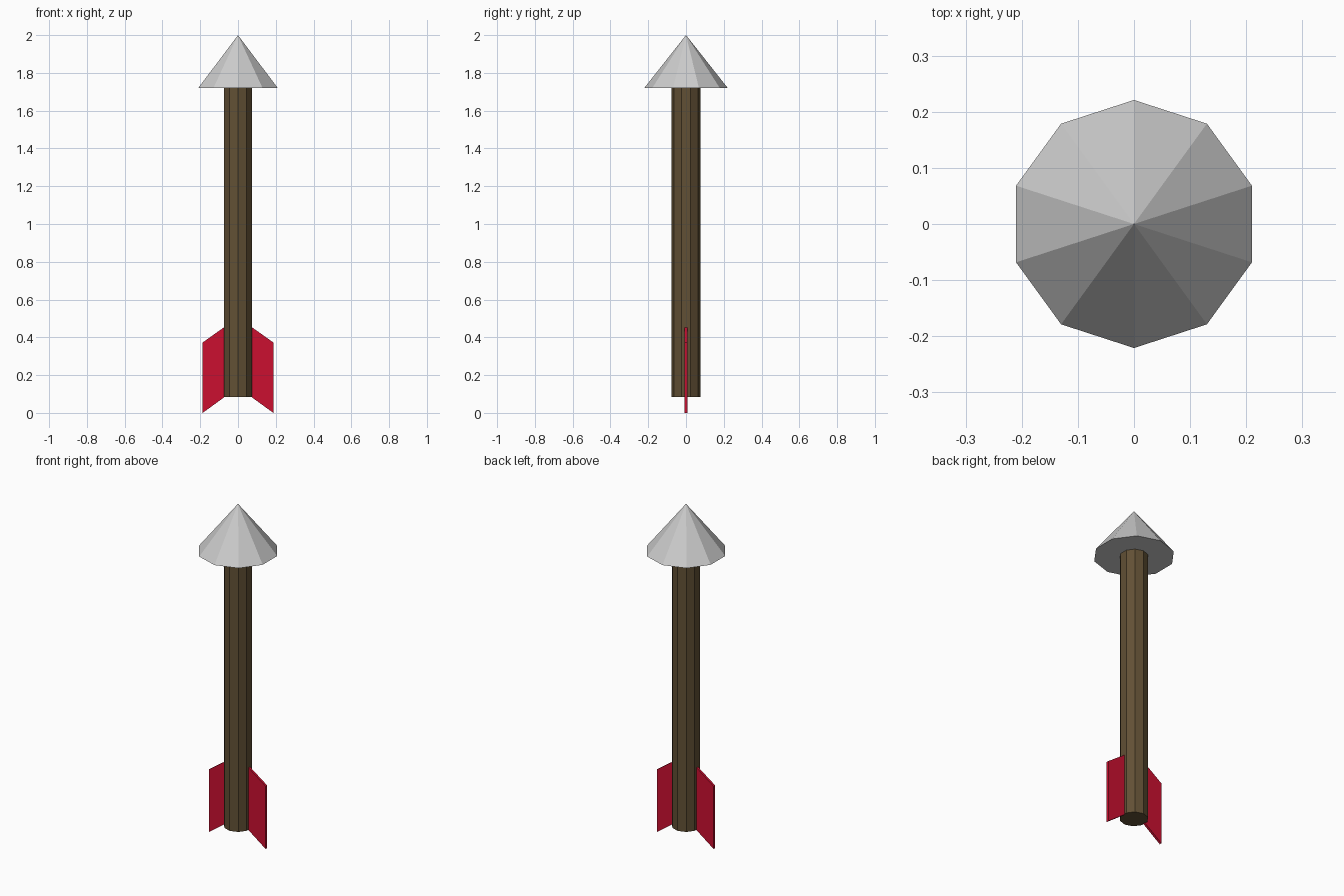
import bpy
import bmesh

if "Cube" in bpy.data.objects:
    bpy.data.objects.remove(bpy.data.objects["Cube"])


def material(name, rgb):
    mat = bpy.data.materials.new(name)
    mat.diffuse_color = (*rgb, 1)
    mat.use_nodes = True
    mat.node_tree.nodes["Principled BSDF"].inputs["Base Color"].default_value = mat.diffuse_color
    return mat


def ten_sided(name, r_bottom, r_top, z0, z1, mat=None):
    bpy.ops.mesh.primitive_cone_add(vertices=10, radius1=r_bottom, radius2=r_top,
                                    depth=z1 - z0, location=(0, 0, (z0 + z1) / 2))
    ob = bpy.context.object
    ob.name = name
    if mat:
        ob.data.materials.append(mat)
    return ob


def fin(name, side, mat):
    # Swept-back outline in the xz plane, extruded through its thickness
    outline = [(0.07, 0.085), (0.187, 0.0), (0.187, 0.373), (0.07, 0.456)]
    half = 0.007
    bm = bmesh.new()
    face = bm.faces.new([bm.verts.new((side * x, -half, z)) for x, z in outline])
    new = bmesh.ops.extrude_face_region(bm, geom=[face])["geom"]
    bmesh.ops.translate(bm, vec=(0, 2 * half, 0),
                        verts=[v for v in new if isinstance(v, bmesh.types.BMVert)])
    bmesh.ops.recalc_face_normals(bm, faces=bm.faces)
    mesh = bpy.data.meshes.new(name)
    bm.to_mesh(mesh)
    bm.free()
    mesh.materials.append(mat)
    bpy.context.collection.objects.link(bpy.data.objects.new(name, mesh))


wood = material("wood", (0.12, 0.08, 0.035))
red = material("red", (0.6, 0.005, 0.03))

# Wooden shaft and pointed head
ten_sided("shaft", 0.078, 0.078, 0.085, 1.73, wood)
ten_sided("arrow_head", 0.221, 0, 1.72, 2.0)

# Pair of fletching fins
for label, side in (("left", -1), ("right", 1)):
    fin(f"{label}_fin", side, red)
